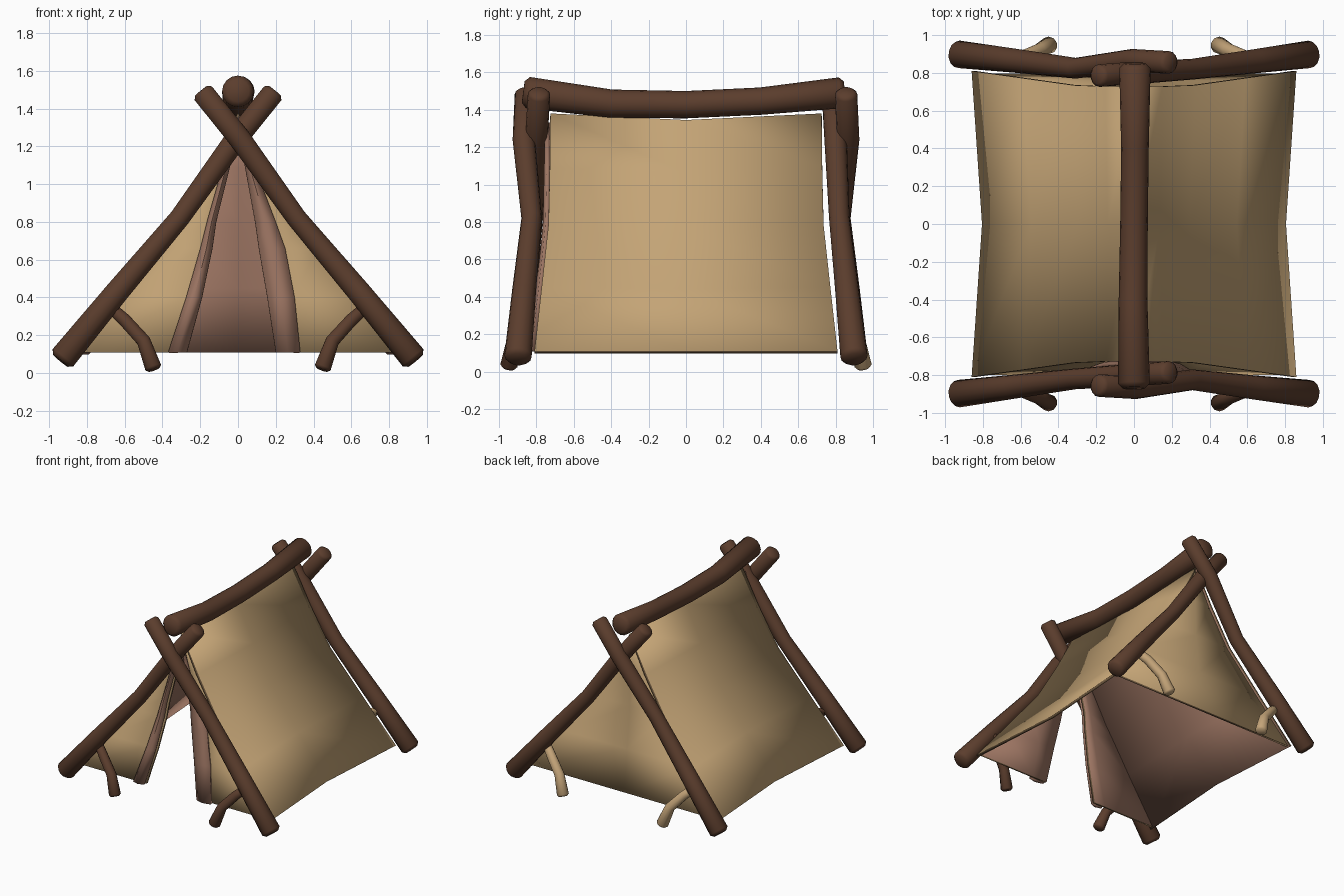
import bpy, bmesh, math
from mathutils import Vector, Matrix

if "Cube" in bpy.data.objects:
    bpy.data.objects.remove(bpy.data.objects["Cube"])


def material(name, rgb):
    m = bpy.data.materials.new(name)
    m.diffuse_color = (*rgb, 1)
    m.use_nodes = True
    m.node_tree.nodes["Principled BSDF"].inputs["Base Color"].default_value = m.diffuse_color
    return m


WOOD = material("dark_wood", (0.105, 0.047, 0.026))
PALE = material("pale_wood", (0.55, 0.37, 0.19))
CANVAS = material("canvas", (0.55, 0.37, 0.18))
LINER = material("liner", (0.34, 0.18, 0.125))
HEM = material("hem", (0.16, 0.10, 0.05))
TURN = Matrix.Rotation(math.pi, 4, 'Z')


def finish(name, bm, mats, turned, angle):
    if turned:
        bm.transform(TURN)
    me = bpy.data.meshes.new(name)
    bm.to_mesh(me)
    bm.free()
    ob = bpy.data.objects.new(name, me)
    bpy.context.collection.objects.link(ob)
    for m in mats:
        me.materials.append(m)
    bpy.ops.object.select_all(action='DESELECT')
    ob.select_set(True)
    bpy.context.view_layer.objects.active = ob
    bpy.ops.object.shade_smooth_by_angle(angle=math.radians(angle))
    return ob


def log(name, path, radii, mat, ref=(0, 1, 0), turned=False, sides=14):
    """Bent log with softened ends."""
    p = [Vector(q) for q in path]
    tan = [(p[min(i + 1, len(p) - 1)] - p[max(i - 1, 0)]).normalized() for i in range(len(p))]
    r0, r1 = radii[0], radii[-1]
    rings = [(p[0], tan[0], r0 * 0.7), (p[0] + tan[0] * r0 * 0.3, tan[0], r0)]
    rings += list(zip(p[1:-1], tan[1:-1], radii[1:-1]))
    rings += [(p[-1] - tan[-1] * r1 * 0.3, tan[-1], r1), (p[-1], tan[-1], r1 * 0.7)]
    bm = bmesh.new()
    loops = []
    for c, t, r in rings:
        u = (Vector(ref) - t * t.dot(Vector(ref))).normalized()
        v = t.cross(u)
        loops.append([bm.verts.new(c + (u * math.cos(a) + v * math.sin(a)) * r)
                      for a in (2 * math.pi * k / sides for k in range(sides))])
    for a, b in zip(loops, loops[1:]):
        for k in range(sides):
            n = (k + 1) % sides
            bm.faces.new((a[k], a[n], b[n], b[k]))
    bm.faces.new(loops[0][::-1])
    bm.faces.new(loops[-1])
    bmesh.ops.recalc_face_normals(bm, faces=bm.faces)
    return finish(name, bm, [mat], turned, 50)


def sheet(name, rows, mats, thick=0.02, turned=False):
    """Cloth grid thickened inward, with lining and hem."""
    bm = bmesh.new()
    g = [[bm.verts.new(q) for q in row] for row in rows]
    for a, b in zip(g, g[1:]):
        for j in range(len(a) - 1):
            bm.faces.new((a[j], a[j + 1], b[j + 1], b[j]))
    ob = finish(name, bm, mats, turned, 40)
    s = ob.modifiers.new("thickness", 'SOLIDIFY')
    s.thickness, s.offset = thick, -1
    s.material_offset, s.material_offset_rim = 1, 2
    return ob


# Crossed end poles and small pegs; the back set is the front set turned round
for end, turned, peg_mat in (("front", False, WOOD), ("back", True, PALE)):
    log(end + "_outer_pole",
        [(0.94, -0.90, 0.065), (0.64, -0.866, 0.43), (0.31, -0.825, 0.82),
         (0.01, -0.867, 1.24), (-0.195, -0.855, 1.495)],
        [0.073, 0.064, 0.055, 0.06, 0.06], WOOD, turned=turned)
    log(end + "_inner_pole",
        [(-0.94, -0.90, 0.065), (-0.64, -0.862, 0.43), (-0.31, -0.82, 0.82),
         (-0.01, -0.80, 1.24), (0.195, -0.785, 1.495)],
        [0.073, 0.064, 0.055, 0.06, 0.06], WOOD, turned=turned)
    for side, s in (("right", 1), ("left", -1)):
        log(f"{end}_{side}_peg",
            [(s * 0.69, -0.83, 0.36), (s * 0.60, -0.88, 0.28),
             (s * 0.50, -0.92, 0.17), (s * 0.445, -0.95, 0.018)],
            [0.032, 0.036, 0.038, 0.046], peg_mat, turned=turned, sides=10)

# Ridge log, sagging in the middle
log("ridge_pole",
    [(0, -0.87, 1.495), (-0.005, -0.40, 1.432), (0, 0, 1.427), (0.005, 0.40, 1.446), (0.005, 0.85, 1.493)],
    [0.084, 0.076, 0.073, 0.073, 0.083], WOOD, ref=(1, 0, 0), sides=16)

# Roof cloth draped over the ridge
Z = (0.11, 0.45, 0.79, 1.09, 1.38)
EDGE_Y = (0.81, 0.772, 0.735, 0.728, 0.725)
HALF = (0.86, 0.59, 0.325, 0.15, 0.0)
HALF_MID = (0.805, 0.545, 0.295, 0.14, 0.0)


def roof_row(sy):
    half, drop = (HALF, 0) if sy else (HALF_MID, 0.035)
    right = [(x, sy * y, z - drop * (z - 0.11) / 1.27) for x, y, z in zip(half, EDGE_Y, Z)]
    return [(-x, y, z) for x, y, z in right] + right[-2::-1]


sheet("roof", [roof_row(s) for s in (-1, 0, 1)], [CANVAS, LINER, HEM])

# Closed back wall
IN = 0.012
sheet("back_wall",
      [[(k * max(h - IN, 0.004), -y + IN, z - (0.02 if z > 1.3 else 0)) for k in (-1, 0, 1)]
       for h, y, z in zip(HALF, EDGE_Y, Z)], [CANVAS, LINER, HEM], turned=True)

# Front wall halves with turned-back door flaps
WZ = (0.11, 0.40, 0.66, 0.80, 1.10, 1.33)
WY = (0.80, 0.768, 0.738, 0.725, 0.718, 0.715)
WX = (0.85, 0.617, 0.414, 0.308, 0.135, 0.02)
DOORS = (("right", 1, (0.20, 0.155, 0.11, 0.09, 0.035, 0.004), (0.33, 0.30, 0.25, 0.20, 0.085, 0.015)),
         ("left", -1, (0.27, 0.19, 0.135, 0.115, 0.04, 0.004), (0.37, 0.275, 0.20, 0.165, 0.08, 0.015)))
for side, s, inner, outer in DOORS:
    wall, flap = [], []
    for z, y, x, a, b in zip(WZ, WY, WX, inner, outer):
        w = [(s * a, -y, z), (s * b, -y, z), (s * x, -y, z)]
        f = [(s * a, -y - 0.022, z), (s * (a + b) / 2, -y - 0.04, z), (s * b, -y - 0.026, z)]
        wall.append(w[::s])
        flap.append(f[::s])
    sheet(f"front_{side}_wall", wall, [CANVAS, LINER, HEM])
    sheet(f"door_{side}_flap", flap, [LINER, LINER, LINER], thick=0.024)
